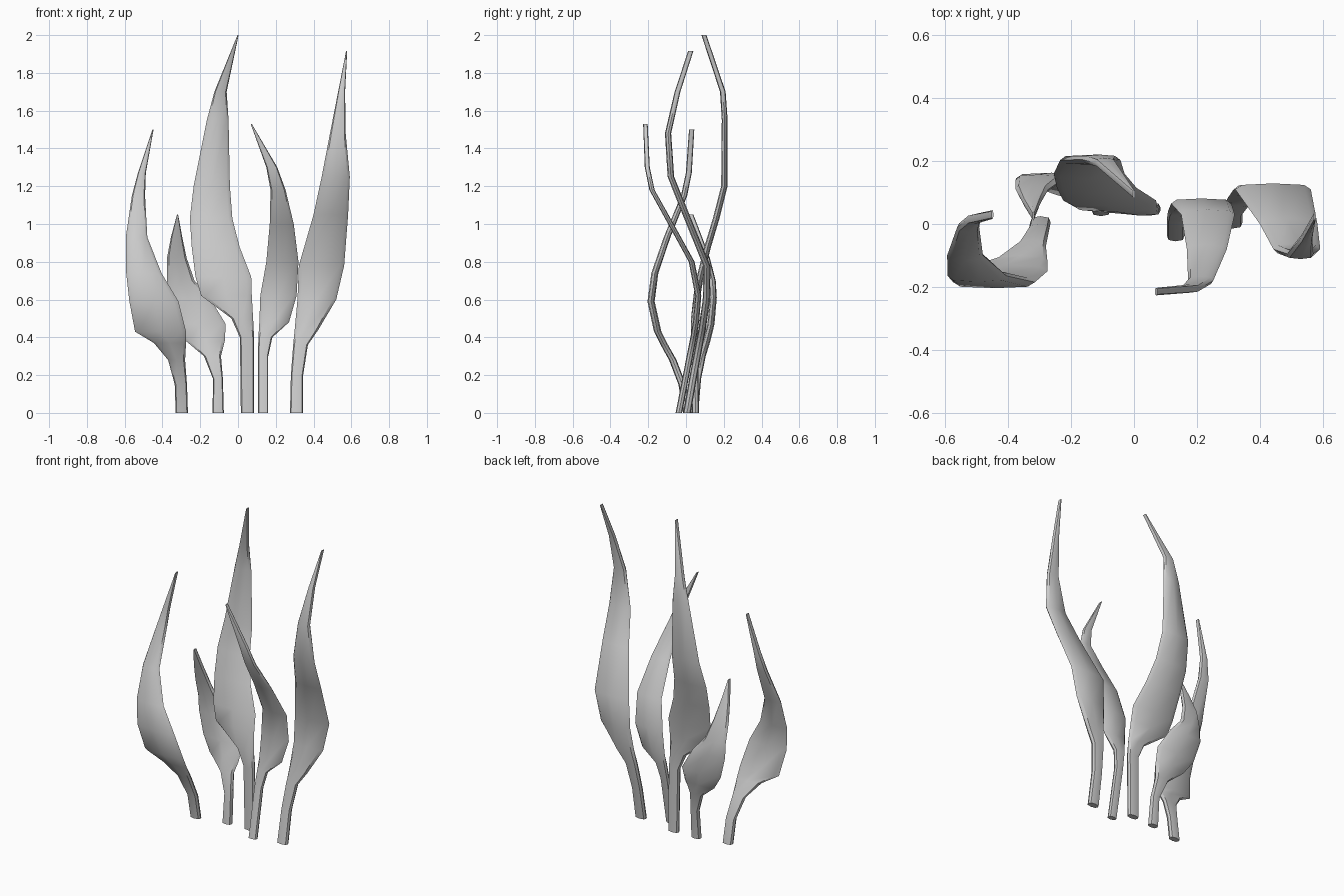
import bpy, bmesh, math

# Rounded flat cross-section shared by all blades (unit width, unit thickness)
SECTION = [(1, 0), (0.82, 0.75), (0, 1), (-0.82, 0.75),
           (-1, 0), (-0.82, -0.75), (0, -1), (0.82, -0.75)]


def blade(name, rows, half_thick=0.02):
    """Loft a kelp blade from rows of (height, left edge, right edge, depth)."""
    bm = bmesh.new()
    rings = []
    top = rows[-1][0]
    for z, left, right, y in rows:
        t = half_thick * (1 - 0.3 * (z / top) ** 2)
        c, h = (left + right) / 2, (right - left) / 2
        rings.append([bm.verts.new((c + h * u, y + t * v, z)) for u, v in SECTION])
    n = len(SECTION)
    for a, b in zip(rings, rings[1:]):
        for i in range(n):
            j = (i + 1) % n
            bm.faces.new((a[i], a[j], b[j], b[i]))
    bm.faces.new(rings[0][::-1])
    bm.faces.new(rings[-1])
    bmesh.ops.recalc_face_normals(bm, faces=bm.faces)
    mesh = bpy.data.meshes.new(name)
    bm.to_mesh(mesh)
    bm.free()
    ob = bpy.data.objects.new(name, mesh)
    bpy.context.collection.objects.link(ob)
    bpy.ops.object.select_all(action='DESELECT')
    ob.select_set(True)
    bpy.context.view_layer.objects.active = ob
    bpy.ops.object.shade_smooth_by_angle(angle=math.radians(40))


# Outer left blade, bulging forward
blade("left_blade", [
    (0, -.33, -.265, .005), (.15, -.335, -.27, -.02), (.28, -.37, -.28, -.07),
    (.37, -.445, -.275, -.12), (.43, -.545, -.275, -.15), (.59, -.575, -.315, -.185),
    (.74, -.592, -.405, -.165), (.93, -.594, -.48, -.1), (1.15, -.562, -.492, -.01),
    (1.27, -.53, -.488, .015), (1.5, -.453, -.447, .03)])

# Short blade, curling forward at the tip
blade("short_blade", [
    (0, -.135, -.075, .045), (.18, -.132, -.08, .06), (.3, -.18, -.09, .085),
    (.38, -.275, -.07, .11), (.47, -.335, -.065, .132), (.61, -.375, -.15, .145),
    (.7, -.376, -.23, .14), (.82, -.376, -.272, .11), (.93, -.355, -.295, .07),
    (1.05, -.323, -.317, .025)])

# Tallest centre blade, leaning back
blade("tall_blade", [
    (0, .015, .085, .05), (.4, .01, .085, .045), (.5, -.035, .08, .045),
    (.62, -.195, .073, .058), (.72, -.225, .07, .075), (.88, -.245, .008, .115),
    (1.03, -.255, -.03, .16), (1.2, -.235, -.043, .203), (1.55, -.165, -.05, .205),
    (1.7, -.125, -.06, .195), (2.0, -.003, .003, .095)], 0.019)

# Inner right blade, tip bending far forward
blade("inner_right_blade", [
    (0, .105, .16, -.038), (.3, .105, .16, .02), (.4, .108, .182, .04),
    (.48, .113, .27, .053), (.62, .118, .31, .065), (.8, .15, .32, .03),
    (1.0, .168, .295, -.08), (1.18, .172, .252, -.18), (1.3, .15, .208, -.205),
    (1.53, .067, .073, -.215)], 0.017)

# Outer right blade, sweeping outward
blade("right_blade", [
    (0, .275, .345, .005), (.2, .28, .345, .04), (.36, .292, .37, .07),
    (.44, .3, .425, .085), (.6, .315, .52, .108), (.78, .322, .562, .11),
    (1.05, .4, .583, .0), (1.25, .443, .592, -.08), (1.48, .487, .57, -.095),
    (1.7, .53, .567, -.045), (1.915, .572, .578, .025)])
